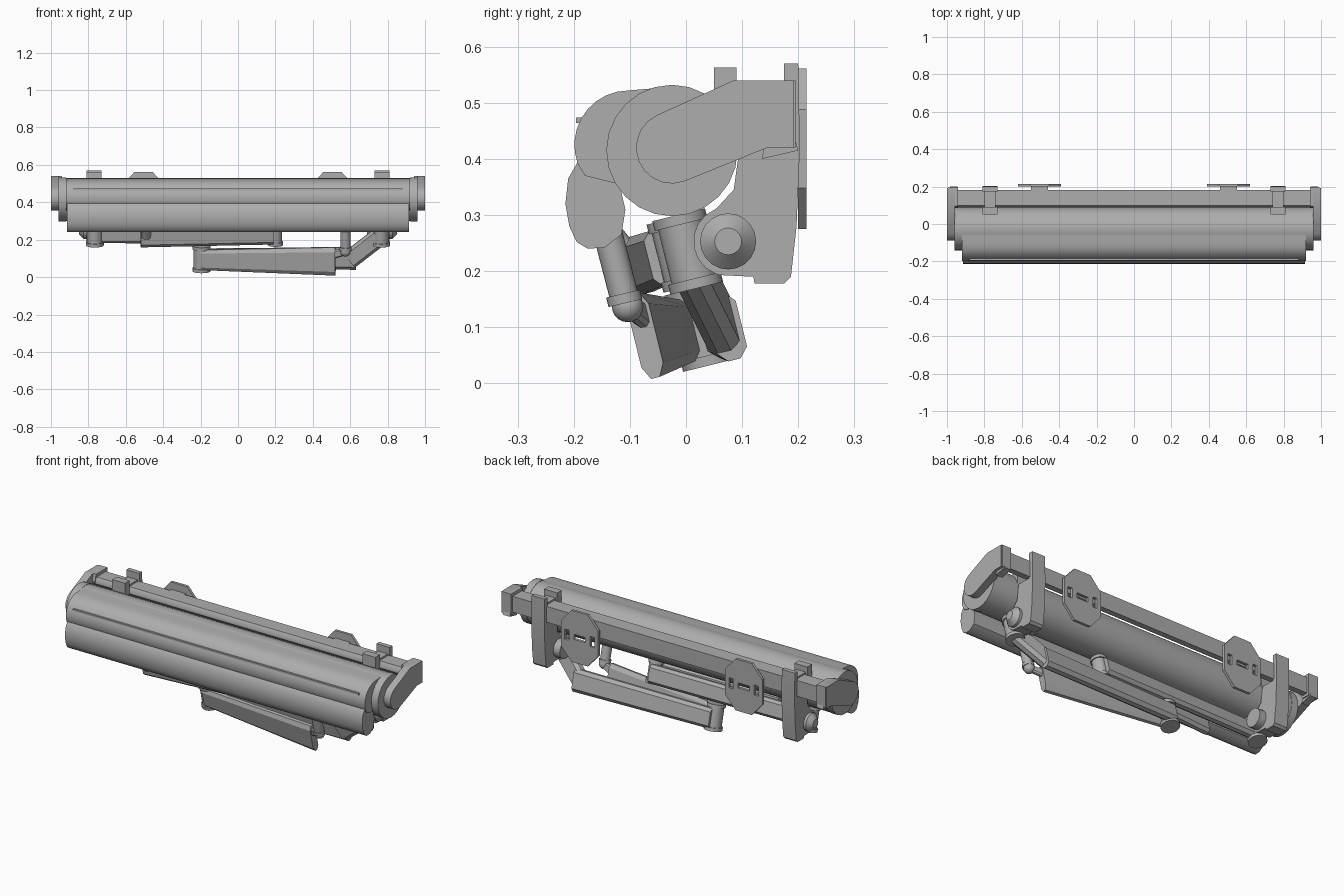
import bpy, bmesh
from math import radians, sin, cos, pi
from mathutils import Vector, Matrix

cube = bpy.data.objects.get("Cube")
if cube:
    bpy.data.objects.remove(cube, do_unlink=True)

GREY = (0.42, 0.42, 0.42, 1)
mat = bpy.data.materials.new("grey_metal")
mat.use_nodes = True
mat.diffuse_color = GREY
mat.node_tree.nodes["Principled BSDF"].inputs["Base Color"].default_value = GREY


def finish(name, bm, angle=35):
    """Turn a bmesh into a named, shaded object."""
    bmesh.ops.recalc_face_normals(bm, faces=bm.faces)
    me = bpy.data.meshes.new(name)
    bm.to_mesh(me)
    bm.free()
    me.materials.append(mat)
    me.shade_smooth()
    me.set_sharp_from_angle(angle=radians(angle))
    ob = bpy.data.objects.new(name, me)
    bpy.context.collection.objects.link(ob)
    return ob


def arc(cy, cz, r, a0, a1, n):
    """Points of an arc in the side plane, angles in degrees."""
    steps = [radians(a0 + (a1 - a0) * i / n) for i in range(n + 1)]
    return [(cy + r * cos(a), cz + r * sin(a)) for a in steps]


def prism(name, profile, x0, x1):
    """Side profile (y, z) extruded along x."""
    bm = bmesh.new()
    face = bm.faces.new([bm.verts.new((x0, y, z)) for y, z in profile])
    ext = bmesh.ops.extrude_face_region(bm, geom=[face])
    moved = [v for v in ext["geom"] if isinstance(v, bmesh.types.BMVert)]
    bmesh.ops.translate(bm, verts=moved, vec=(x1 - x0, 0, 0))
    return finish(name, bm)


def box(name, x0, x1, y0, y1, z0, z1):
    return prism(name, [(y0, z0), (y1, z0), (y1, z1), (y0, z1)], x0, x1)


def rod(name, p0, p1, r0, r1=None, sides=20):
    """Cylinder or cone between two points."""
    p0, p1 = Vector(p0), Vector(p1)
    d = p1 - p0
    m = Matrix.Translation((p0 + p1) / 2) @ d.to_track_quat("Z", "Y").to_matrix().to_4x4()
    bm = bmesh.new()
    bmesh.ops.create_cone(bm, cap_ends=True, segments=sides, radius1=r0,
                          radius2=r0 if r1 is None else r1, depth=d.length, matrix=m)
    return finish(name, bm)


TILT = Vector((0, -0.24, 0.97)).normalized()


def beam(name, p0, p1, w, h0, h1):
    """Tapered arm tube with chamfered long edges, leaning with the arm plane."""
    p0, p1 = Vector(p0), Vector(p1)
    d = (p1 - p0).normalized()
    up = (TILT - d * TILT.dot(d)).normalized()
    side = up.cross(d)
    c = 0.3
    shape = [(-.5, -.5 + c / 2), (-.5 + c, -.5), (.5 - c, -.5), (.5, -.5 + c / 2),
             (.5, .5 - c / 2), (.5 - c, .5), (-.5 + c, .5), (-.5, .5 - c / 2)]
    bm = bmesh.new()
    a, b = [[bm.verts.new(p + side * (s * w) + up * (t * h)) for s, t in shape]
            for p, h in ((p0, h0), (p1, h1))]
    bm.faces.new(a)
    bm.faces.new(b)
    for i in range(len(a)):
        j = (i + 1) % len(a)
        bm.faces.new((a[i], a[j], b[j], b[i]))
    return finish(name, bm, 20)


def knuckle(name, centre, r, h):
    """Joint barrel with a wider cap at each end."""
    c = Vector(centre)
    rod(name, c - TILT * h / 2, c + TILT * h / 2, r)
    for k, s in (("top", 1), ("bottom", -1)):
        e = c + TILT * s * h / 2
        rod(f"{name}_{k}_cap", e - TILT * s * 0.018, e, r * 1.15)


def wall_plate(name, cx, cz):
    """Octagonal plate with three slots."""
    y0, y1 = 0.2, 0.215
    rect = lambda x, z, w, h: [(x - w, z - h), (x + w, z - h), (x + w, z + h), (x - w, z + h)]
    outer = [(.05, .143), (.115, .07), (.115, -.07), (.05, -.143),
             (-.05, -.143), (-.115, -.07), (-.115, .07), (-.05, .143)]
    loops = [outer, rect(0, 0, .035, .014), rect(.078, 0, .013, .028), rect(-.078, 0, .013, .028)]
    bm = bmesh.new()
    edges = []
    for loop in loops:
        vs = [bm.verts.new((cx + x, y0, cz + z)) for x, z in loop]
        edges += [bm.edges.new((vs[i - 1], vs[i])) for i in range(len(vs))]
    bmesh.ops.triangle_fill(bm, use_beauty=True, edges=edges)
    ext = bmesh.ops.extrude_face_region(bm, geom=bm.faces[:])
    moved = [v for v in ext["geom"] if isinstance(v, bmesh.types.BMVert)]
    bmesh.ops.translate(bm, verts=moved, vec=(0, y1 - y0, 0))
    finish(name, bm)


# Fabric roll, hood and front rail
prism("fabric_roll", arc(-0.025, 0.415, 0.115, 0, 345, 23), -0.925, 0.925)
prism("hood", [(-0.03, 0.528)] + arc(-0.102, 0.425, 0.097, 90, 200, 9)
      + [(-0.18, 0.37), (-0.1, 0.35)], -0.92, 0.92)
prism("front_rail", [(-0.12, 0.36), (-0.17, 0.415), (-0.19, 0.4), (-0.21, 0.365), (-0.215, 0.32),
                     (-0.208, 0.28), (-0.195, 0.252), (-0.175, 0.24), (-0.145, 0.242),
                     (-0.115, 0.265), (-0.108, 0.31)], -0.915, 0.915)
box("fabric_lip", -0.88, 0.88, -0.196, -0.18, 0.464, 0.474)

# Square support bar
prism("support_bar", [(0.088, 0.505), (0.1, 0.523), (0.182, 0.523), (0.182, 0.435),
                      (0.15, 0.435), (0.088, 0.49)], -0.96, 0.96)

for side, s in (("left", 1), ("right", -1)):
    # Roll end discs and end arms
    rod(f"{side}_end_disc", (s * 0.92, -0.025, 0.415), (s * 0.96, -0.025, 0.415), 0.117, sides=24)
    prism(f"{side}_end_arm", [(0.192, 0.42), (0.192, 0.54), (0.085, 0.54)]
          + arc(-0.025, 0.42, 0.064, 115, 290, 10) + [(0.145, 0.42)], s * 0.957, s)
    prism(f"{side}_bar_socket", [(0.085, 0.5), (0.095, 0.54), (0.195, 0.54), (0.195, 0.42),
                                 (0.15, 0.42)], s * 0.94, s * 0.995)
    prism(f"{side}_socket_tab", [(0.135, 0.4), (0.2, 0.415), (0.19, 0.45), (0.14, 0.425)],
          s * 0.945, s * 0.985)

    # Wall plates and their spacers
    wall_plate(f"{side}_wall_plate", s * 0.505, 0.418)
    box(f"{side}_plate_spacer", s * 0.46, s * 0.55, 0.18, 0.201, 0.45, 0.52)

    # Arm brackets, hooks and pivot pins
    prism(f"{side}_arm_bracket",
          [(0.175, 0.57), (0.2, 0.57), (0.203, 0.42), (0.197, 0.28), (0.187, 0.19), (0.175, 0.178),
           (0.122, 0.178), (0.12, 0.19), (0.06, 0.193)] + arc(0.075, 0.253, 0.062, 250, 110, 7)
          + [(0.085, 0.345), (0.097, 0.43), (0.175, 0.43)], s * 0.73, s * 0.81)
    box(f"{side}_bar_hook", s * 0.73, s * 0.81, 0.05, 0.09, 0.42, 0.563)
    box(f"{side}_hook_top", s * 0.74, s * 0.8, 0.06, 0.18, 0.515, 0.532)
    rod(f"{side}_pivot_boss", (s * 0.69, 0.075, 0.253), (s * 0.825, 0.075, 0.253), 0.05)
    rod(f"{side}_pivot_cone", (s * 0.825, 0.075, 0.253), (s * 0.85, 0.075, 0.253), 0.05, 0.024)

    # Shoulder joints
    knuckle(f"{side}_shoulder", (s * 0.765, 0.003, 0.235), 0.042, 0.135)
    beam(f"{side}_shoulder_yoke", (s * 0.765, 0, 0.235), (s * 0.765, 0.075, 0.25), 0.07, 0.08, 0.08)

# Left folding arm, hanging low
beam("left_bent_link", (0.755, 0.005, 0.215), (0.6, 0.065, 0.095), 0.06, 0.1, 0.1)
beam("left_upper_arm", (0.63, 0.072, 0.1), (-0.2, 0.055, 0.1), 0.055, 0.12, 0.105)
knuckle("left_elbow", (-0.195, 0.025, 0.1), 0.042, 0.14)
beam("left_forearm", (-0.2, 0.0, 0.093), (0.52, -0.073, 0.085), 0.04, 0.11, 0.155)
rod("left_post", (0.575, -0.14, 0.27), (0.575, -0.105, 0.135), 0.026)
rod("left_post_collar", (0.575, -0.112, 0.16), (0.575, -0.108, 0.143), 0.031)
bm = bmesh.new()
bmesh.ops.create_uvsphere(bm, u_segments=16, v_segments=10, radius=0.028,
                          matrix=Matrix.Translation((0.575, -0.104, 0.137)))
finish("left_post_ball", bm)
beam("left_post_link", (0.575, -0.1, 0.135), (0.5, -0.075, 0.12), 0.025, 0.035, 0.05)

# Right folding arm, tucked under the roll
beam("right_upper_arm", (-0.765, 0.005, 0.23), (0.2, 0.02, 0.23), 0.05, 0.095, 0.1)
knuckle("right_elbow", (0.2, -0.015, 0.232), 0.036, 0.125)
beam("right_forearm", (0.19, -0.045, 0.225), (-0.52, -0.08, 0.212), 0.045, 0.1, 0.105)
rod("right_post", (-0.49, -0.14, 0.27), (-0.49, -0.095, 0.215), 0.024)
